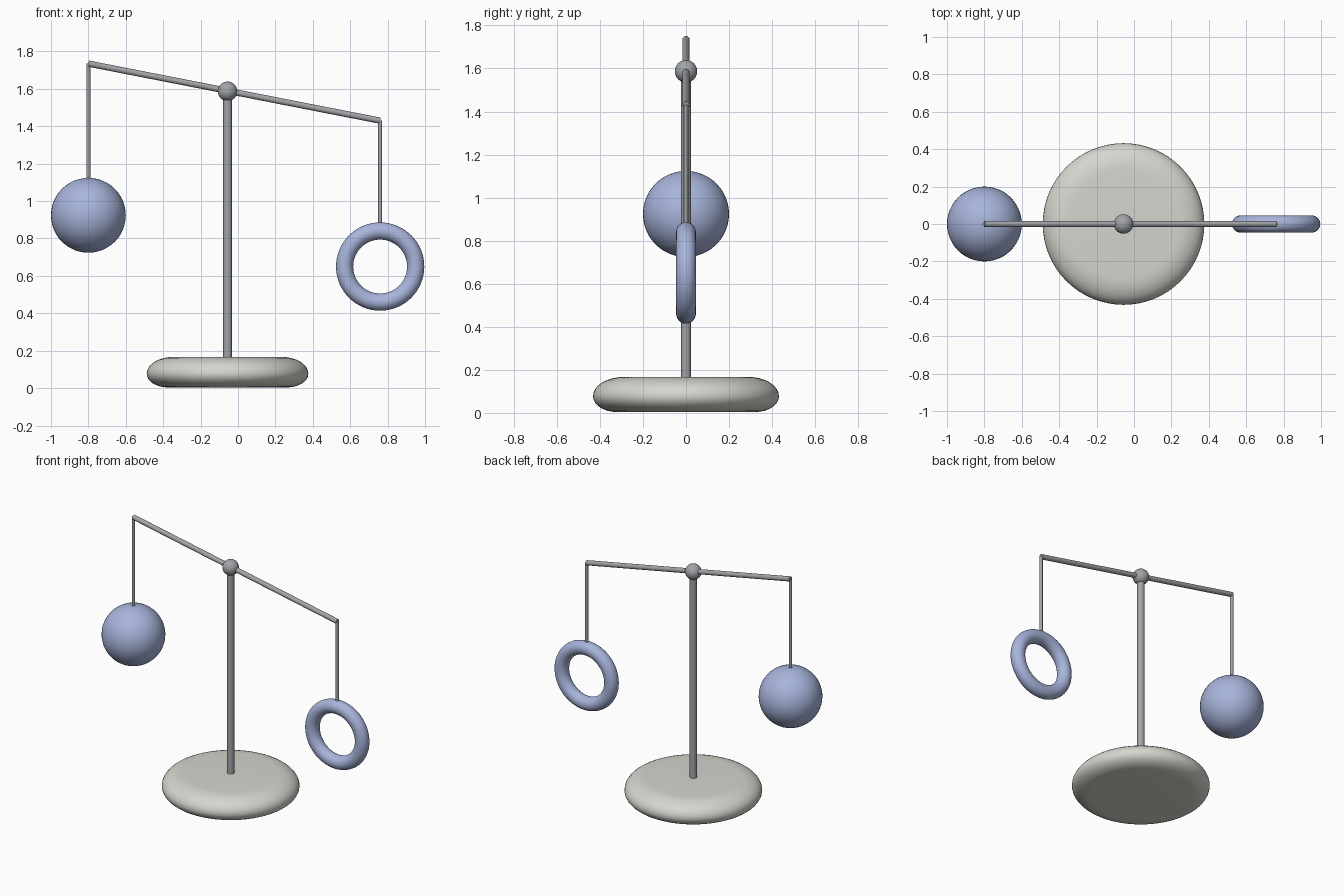
import bpy, math
from mathutils import Vector

cube = bpy.data.objects.get("Cube")
if cube:
    bpy.data.objects.remove(cube, do_unlink=True)


def material(name, rgb):
    m = bpy.data.materials.new(name)
    m.use_nodes = True
    m.diffuse_color = (*rgb, 1)
    m.node_tree.nodes["Principled BSDF"].inputs["Base Color"].default_value = (*rgb, 1)
    return m


METAL = material("grey metal", (0.36, 0.37, 0.39))
STONE = material("pale stone", (0.67, 0.67, 0.62))
BLUE = material("soft blue", (0.39, 0.46, 0.71))


def finish(name, mat):
    ob = bpy.context.object
    ob.name = name
    ob.data.materials.append(mat)
    bpy.ops.object.shade_smooth_by_angle(angle=math.radians(40))
    return ob


def rod(name, start, end, radius):
    a, b = Vector(start), Vector(end)
    d = b - a
    bpy.ops.mesh.primitive_cylinder_add(vertices=24, radius=radius, depth=d.length,
                                        location=(a + b) / 2,
                                        rotation=d.to_track_quat('Z', 'Y').to_euler())
    return finish(name, METAL)


def ball(name, loc, radius, mat):
    bpy.ops.mesh.primitive_uv_sphere_add(segments=48, ring_count=24, radius=radius, location=loc)
    return finish(name, mat)


POST_X = -0.056
LEFT_END = Vector((0.76, 0, 1.43))
RIGHT_END = Vector((-0.8, 0, 1.735))

# Base: rounded disc, lathed from a pebble-like edge profile
radius, low, high, belly = 0.432, 0.004, 0.167, 0.077
flat, steps, sides = 0.29, 8, 64
profile = []
for i in range(2 * steps + 1):
    t = math.pi / 2 * (i / steps - 1)
    half = (belly - low) if t < 0 else (high - belly)
    inner = flat + (0.03 if t < 0 else 0)
    profile.append((inner + (radius - inner) * math.cos(t), belly + half * math.sin(t)))
verts = [(r * math.cos(2 * math.pi * s / sides), r * math.sin(2 * math.pi * s / sides), z)
         for r, z in profile for s in range(sides)]
faces = [(k * sides + s, k * sides + (s + 1) % sides,
          (k + 1) * sides + (s + 1) % sides, (k + 1) * sides + s)
         for k in range(len(profile) - 1) for s in range(sides)]
faces.append(tuple(reversed(range(sides))))
faces.append(tuple(range(len(verts) - sides, len(verts))))
mesh = bpy.data.meshes.new("base")
mesh.from_pydata(verts, [], faces)
base = bpy.data.objects.new("base", mesh)
base.location.x = POST_X
bpy.context.collection.objects.link(base)
bpy.ops.object.select_all(action='DESELECT')
base.select_set(True)
bpy.context.view_layer.objects.active = base
finish("base", STONE)

# Post, pivot and tilted beam
rod("post", (POST_X, 0, 0.1), (POST_X, 0, 1.585), 0.023)
ball("pivot_ball", (POST_X, 0, 1.587), 0.052, METAL)
rod("beam", RIGHT_END, LEFT_END, 0.0165)

# Hanging rods with their weights
rod("right_hanger", RIGHT_END, (RIGHT_END.x, 0, 1.1), 0.0105)
rod("left_hanger", LEFT_END, (LEFT_END.x, 0, 0.86), 0.0105)
ball("hanging_ball", (RIGHT_END.x, 0, 0.924), 0.2, BLUE)
bpy.ops.mesh.primitive_torus_add(major_segments=64, minor_segments=24,
                                 major_radius=0.19, minor_radius=0.046,
                                 location=(LEFT_END.x, 0, 0.65),
                                 rotation=(math.pi / 2, 0, 0))
finish("hanging_ring", BLUE)
